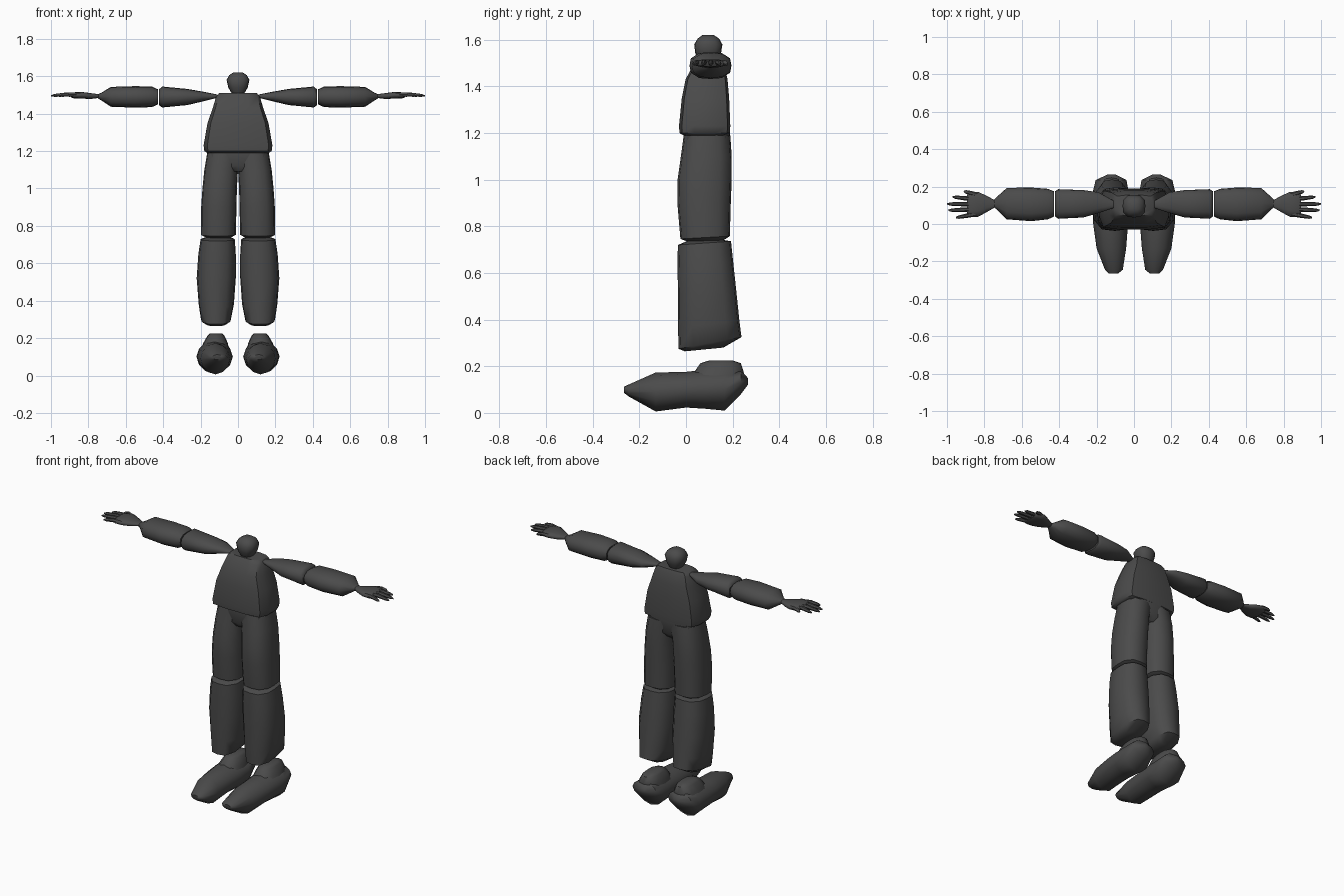
import bpy, bmesh, math
from mathutils import Vector

mat = bpy.data.materials.new("charcoal")
mat.diffuse_color = (0.07, 0.07, 0.07, 1)


def loft(name, axis, sections, power=2.6, sides=12, angle=50):
    """Skin rounded-box rings (t, u0, u1, v0, v1, tilt along v) along an axis."""
    bm = bmesh.new()
    rings = []
    for t, u0, u1, v0, v1, *tilt in sections:
        ring = []
        for i in range(sides):
            a = 2 * math.pi * i / sides
            c, s = math.cos(a), math.sin(a)
            k = (abs(c) ** power + abs(s) ** power) ** (-1 / power)
            u = (u0 + u1) / 2 + c * k * (u1 - u0) / 2
            v = (v0 + v1) / 2 + s * k * (v1 - v0) / 2
            w = t + (tilt[0] * s * k if tilt else 0)
            ring.append(bm.verts.new({"x": (w, u, v), "y": (u, w, v), "z": (u, v, w)}[axis]))
        rings.append(ring)
    for a, b in zip(rings, rings[1:]):
        for i in range(sides):
            j = (i + 1) % sides
            bm.faces.new((a[i], a[j], b[j], b[i]))
    bm.faces.new(rings[0])
    bm.faces.new(rings[-1])
    return finish(name, bm, angle)


def finish(name, bm, angle=50):
    bmesh.ops.recalc_face_normals(bm, faces=bm.faces)
    me = bpy.data.meshes.new(name)
    bm.to_mesh(me)
    bm.free()
    me.materials.append(mat)
    ob = bpy.data.objects.new(name, me)
    bpy.context.collection.objects.link(ob)
    bpy.ops.object.select_all(action="DESELECT")
    ob.select_set(True)
    bpy.context.view_layer.objects.active = ob
    bpy.ops.object.shade_smooth_by_angle(angle=math.radians(angle))
    return ob


def mirror(ob):
    """Add the left-hand twin of a right-hand part."""
    bm = bmesh.new()
    bm.from_mesh(ob.data)
    for v in bm.verts:
        v.co.x = -v.co.x
    finish(ob.name + "_left", bm)
    ob.name += "_right"


# head
loft("head", "z", [(1.51, -.035, .035, .055, .135), (1.54, -.052, .052, .04, .15),
                   (1.58, -.061, .061, .035, .156), (1.605, -.048, .048, .05, .142),
                   (1.62, -.025, .025, .07, .12)], 3)

# torso
loft("torso", "z", [(1.19, -.165, .165, -.01, .17), (1.2, -.18, .18, -.028, .188),
                    (1.23, -.184, .184, -.03, .19), (1.35, -.163, .163, -.018, .185),
                    (1.43, -.135, .135, -.002, .178), (1.49, -.117, .117, .03, .165),
                    (1.51, -.1, .1, .045, .155)], 6, 16)

# pelvis
loft("pelvis", "z", [(1.09, -.12, .12, .01, .16), (1.12, -.165, .165, -.012, .185),
                     (1.2, -.163, .163, -.01, .188)], 4, 16)

# legs
mirror(loft("thigh", "z", [
    (.737, .04, .17, .01, .16, .003), (.752, .012, .199, -.024, .188, .006),
    (.9, .008, .197, -.037, .192), (1.0, .006, .19, -.036, .196),
    (1.1, .0, .18, -.022, .196), (1.19, -.02, .165, -.01, .19)], 3))
mirror(loft("shin", "z", [
    (.272, .07, .165, -.005, .16, .008), (.30, .038, .198, -.032, .238, .025),
    (.38, .022, .21, -.034, .229, .015), (.52, .012, .221, -.035, .216),
    (.65, .012, .212, -.036, .202), (.728, .017, .2, -.035, .193, .008),
    (.741, .05, .165, .01, .15, .002)], 3))

# feet
mirror(loft("foot", "y", [
    (-.265, .085, .135, .085, .112), (-.245, .06, .155, .07, .122),
    (-.13, .042, .2, .006, .173), (0, .032, .218, .023, .176),
    (.08, .028, .222, .018, .185), (.165, .028, .222, .01, .19),
    (.235, .04, .205, .08, .185), (.265, .1, .14, .12, .15)], 1.9))
mirror(loft("ankle", "z", [
    (.12, .045, .205, .0, .24), (.175, .055, .185, .035, .248),
    (.213, .073, .163, .062, .235), (.225, .085, .15, .1, .2)], 2.8))

# arms
mirror(loft("upper_arm", "x", [
    (.11, .085, .125, 1.485, 1.502), (.19, .058, .17, 1.465, 1.518),
    (.27, .035, .181, 1.446, 1.532), (.405, .028, .186, 1.433, 1.545),
    (.422, .04, .175, 1.445, 1.53)], 2.8))
mirror(loft("forearm", "x", [
    (.428, .04, .175, 1.45, 1.53), (.46, .025, .188, 1.435, 1.545),
    (.55, .015, .195, 1.432, 1.547), (.68, .025, .193, 1.437, 1.543),
    (.73, .075, .148, 1.47, 1.512), (.75, .09, .127, 1.483, 1.503)], 2.8))

# hands
mirror(loft("palm", "x", [
    (.742, .09, .126, 1.484, 1.504), (.79, .062, .152, 1.478, 1.51),
    (.835, .038, .172, 1.481, 1.516), (.88, .036, .17, 1.482, 1.514),
    (.893, .05, .155, 1.488, 1.508)], 2.8))


def finger(name, root, tip, r=.012):
    """Tapered six-sided finger from knuckle to tip."""
    a, b = Vector(root), Vector(tip)
    d = (b - a).normalized()
    side = d.cross(Vector((0, 0, 1))).normalized()
    up = side.cross(d)
    bm = bmesh.new()
    rings = []
    for f, k in ((0, 1), (.5, 1), (.88, .75), (1, .3)):
        c = a.lerp(b, f) + up * .006 * math.sin(f * math.pi)
        rings.append([bm.verts.new(c + (side * math.cos(i * math.pi / 3)
                                        + up * math.sin(i * math.pi / 3)) * r * k) for i in range(6)])
    for p, q in zip(rings, rings[1:]):
        for i in range(6):
            bm.faces.new((p[i], p[i - 1], q[i - 1], q[i]))
    bm.faces.new(rings[0])
    bm.faces.new(rings[-1])
    mirror(finish(name, bm))


for n, y0, x1, y1 in ((1, .155, .91, .175), (2, .13, .97, .145), (3, .106, 1.0, .107),
                      (4, .08, .993, .073), (5, .055, .952, .034)):
    finger("finger_%d" % n, (.835, y0, 1.499), (x1, y1, 1.495))
